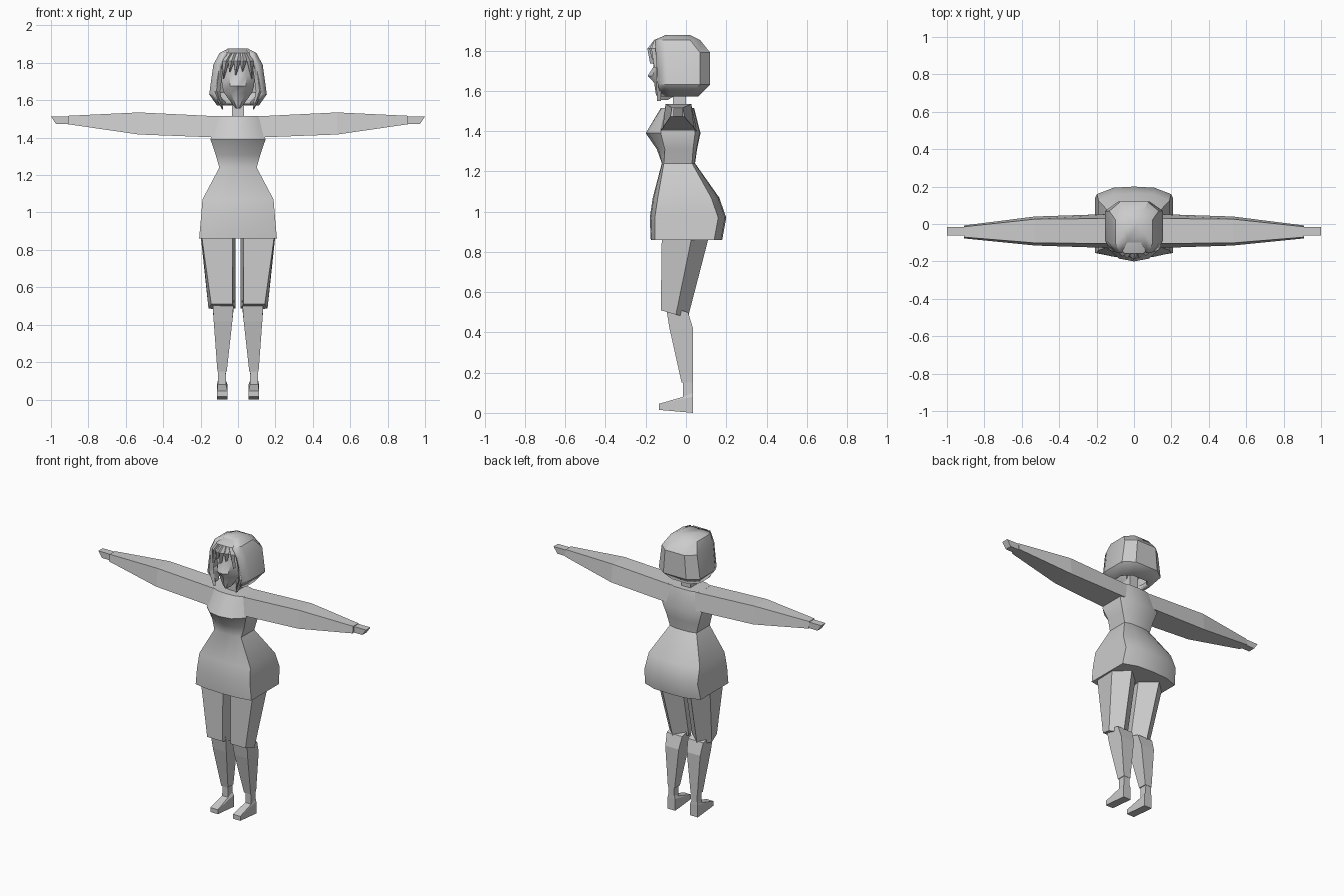
import bpy, bmesh, math

if "Cube" in bpy.data.objects:
    bpy.data.objects.remove(bpy.data.objects["Cube"])

grey = bpy.data.materials.new("plain grey")
grey.diffuse_color = (0.6, 0.6, 0.6, 1)
grey.use_nodes = True
grey.node_tree.nodes["Principled BSDF"].inputs["Base Color"].default_value = grey.diffuse_color


def loft(name, rings, closed=True, cap_start=True, cap_end=True, smooth=35, thick=0, mirror=False):
    """Skin a list of equal-length rings of points into one object."""
    bm = bmesh.new()
    vs = [[bm.verts.new(p) for p in r] for r in rings]
    n = len(rings[0])
    for a, b in zip(vs, vs[1:]):
        for i in range(n if closed else n - 1):
            j = (i + 1) % n
            bm.faces.new((a[i], a[j], b[j], b[i]))
    if cap_start:
        bm.faces.new(vs[0])
    if cap_end:
        bm.faces.new(vs[-1])
    bmesh.ops.recalc_face_normals(bm, faces=bm.faces)
    me = bpy.data.meshes.new(name)
    bm.to_mesh(me)
    bm.free()
    me.materials.append(grey)
    ob = bpy.data.objects.new(name, me)
    bpy.context.collection.objects.link(ob)
    if mirror:
        ob.modifiers.new("mirror", 'MIRROR').use_mirror_merge = False
    if thick:
        s = ob.modifiers.new("thickness", 'SOLIDIFY')
        s.thickness, s.offset = thick, -1
    if smooth:
        bpy.context.view_layer.objects.active = ob
        ob.select_set(True)
        bpy.ops.object.shade_smooth_by_angle(angle=math.radians(smooth))
        ob.select_set(False)
    return ob


def symmetric(half):
    """Close a half outline (x >= 0, front to back) across x = 0."""
    return half + [(-x, y, z) for x, y, z in reversed(half) if x > 1e-6]


def body_ring(z, w, front, side_front, side_back, back):
    return symmetric([(0, front, z), (w * .55, front * .8 + side_front * .2, z), (w, side_front, z),
                      (w, side_back, z), (w * .55, back * .85 + side_back * .15, z), (0, back, z)])


def box_ring_x(x, y0, y1, z0, z1, taper=0.0):
    return [(x, y0, z0), (x, y1, z0), (x, y1 - taper, z1), (x, y0 + taper, z1)]


def box_ring_z(z0, z1, x0, x1, y0, y1):
    """Rectangular ring whose front sits at z0 and back at z1."""
    return [(x0, y0, z0), (x1, y0, z0), (x1, y1, z1), (x0, y1, z1)]


# dress: flared skirt, waist, bust and shoulders
loft("dress", [body_ring(*r) for r in [
    (.86, .208, -.175, -.155, .14, .18),
    (.97, .198, -.18, -.155, .16, .20),
    (1.07, .19, -.165, -.14, .125, .165),
    (1.24, .10, -.12, -.11, .03, .045),
    (1.31, .12, -.145, -.105, .035, .055),
    (1.39, .147, -.20, -.125, .045, .072),
    (1.515, .115, -.125, -.10, .02, .04)]])

# sleeves and hands
loft("sleeve", [box_ring_x(*r) for r in [
    (.08, -.13, .055, 1.40, 1.513, .025),
    (.53, -.115, .04, 1.417, 1.535, .014),
    (.91, -.077, -.008, 1.472, 1.517, .007)]], smooth=0, mirror=True)
loft("hand", [box_ring_x(.90, -.062, -.015, 1.472, 1.513),
              [(.972, -.062, 1.472), (.972, -.015, 1.472),
               (1, -.015, 1.513), (1, -.062, 1.513)]], smooth=0, mirror=True)

# shorts legs with a ridge down the back
loft("shorts_leg", [
    [(.028, -.12, .88), (.195, -.12, .88), (.20, .03, .88), (.11, .115, .88), (.012, .03, .88)],
    [(.030, -.125, .51), (.143, -.125, .51), (.158, -.05, .488), (.09, .01, .475), (.014, -.05, .488)]],
    smooth=0, mirror=True)

# lower legs
loft("lower_leg", [box_ring_z(*r) for r in [
    (.53, .50, .022, .136, -.10, .01),
    (.42, .42, .030, .130, -.082, .035),
    (.15, .15, .060, .110, -.022, .036)]], smooth=0, mirror=True)

# ankles and feet
loft("foot", [box_ring_z(*r) for r in [
    (.155, .155, .066, .106, -.016, .034),
    (.08, .10, .064, .108, -.014, .034),
    (.045, .08, .056, .112, -.135, .035),
    (.015, .0, .056, .112, -.135, .035)]], smooth=0, mirror=True)

# neck
loft("neck", [box_ring_z(z, z, -.032, .032, -.065, 0) for z in (1.48, 1.64)], smooth=0)


# face with pointed chin and nose
def face_ring(z, w, front, back):
    return symmetric([(0, front, z), (w * .5, front * .6 - .052, z), (w, -.10, z), (w * .8, back, z)])


loft("face", [face_ring(*r) for r in [
    (1.555, .012, -.135, -.09), (1.585, .035, -.150, -.04), (1.64, .075, -.158, 0),
    (1.675, .085, -.190, .02), (1.73, .09, -.155, .03), (1.83, .085, -.145, .03)]])


# bobbed hair, open around the face
def hair_ring(z, w, yf, yb, inner):
    half = [(w * inner, yf, z), (w, yf + .05, z), (w, yb - .05, z), (w * .55, yb, z)]
    return half + [(-x, y, z) for x, y, z in reversed(half)]


loft("hair", [hair_ring(*r) for r in [
    (1.572, .112, -.125, .06, .72), (1.632, .154, -.14, .12, .85),
    (1.79, .132, -.15, .12, .80), (1.853, .098, -.155, .07, .75),
    (1.878, .05, -.10, .02, .75)]],
    closed=False, cap_start=False, smooth=30, thick=.025)

# crown front, closing the hair above the forehead
loft("hair_front", [
    [(-.098, -.10, 1.85), (-.05, -.158, 1.853), (.05, -.158, 1.853), (.098, -.10, 1.85)],
    [(-.05, -.06, 1.876), (-.035, -.10, 1.877), (.035, -.10, 1.877), (.05, -.06, 1.876)]], smooth=30)


# fringe locks and side locks: tapering strands from root to tip
def lock(name, root, bend, tip, width, mirror=False):
    def ring(p, w):
        x, y, z = p
        return [(x - w, y + .012, z), (x, y - .008, z), (x + w, y + .012, z)]
    loft(name, [ring(root, width), ring(bend, width * .9), ring(tip, .003)], smooth=0, mirror=mirror)


for i, (x0, x1, zt) in enumerate([(-.05, -.078, 1.715), (-.025, -.045, 1.75),
                                  (.005, -.012, 1.735), (.03, .025, 1.755), (.055, .075, 1.715)]):
    lock("fringe_lock_%d" % (i + 1), (x0 * .8, -.150, 1.852),
         ((x0 + x1) / 2, -.186 + abs(x0) * .4, 1.81), (x1, -.172 + abs(x0) * .4, zt), .02)
lock("side_lock", (.10, -.135, 1.78), (.115, -.14, 1.65), (.082, -.135, 1.55), .022, mirror=True)
